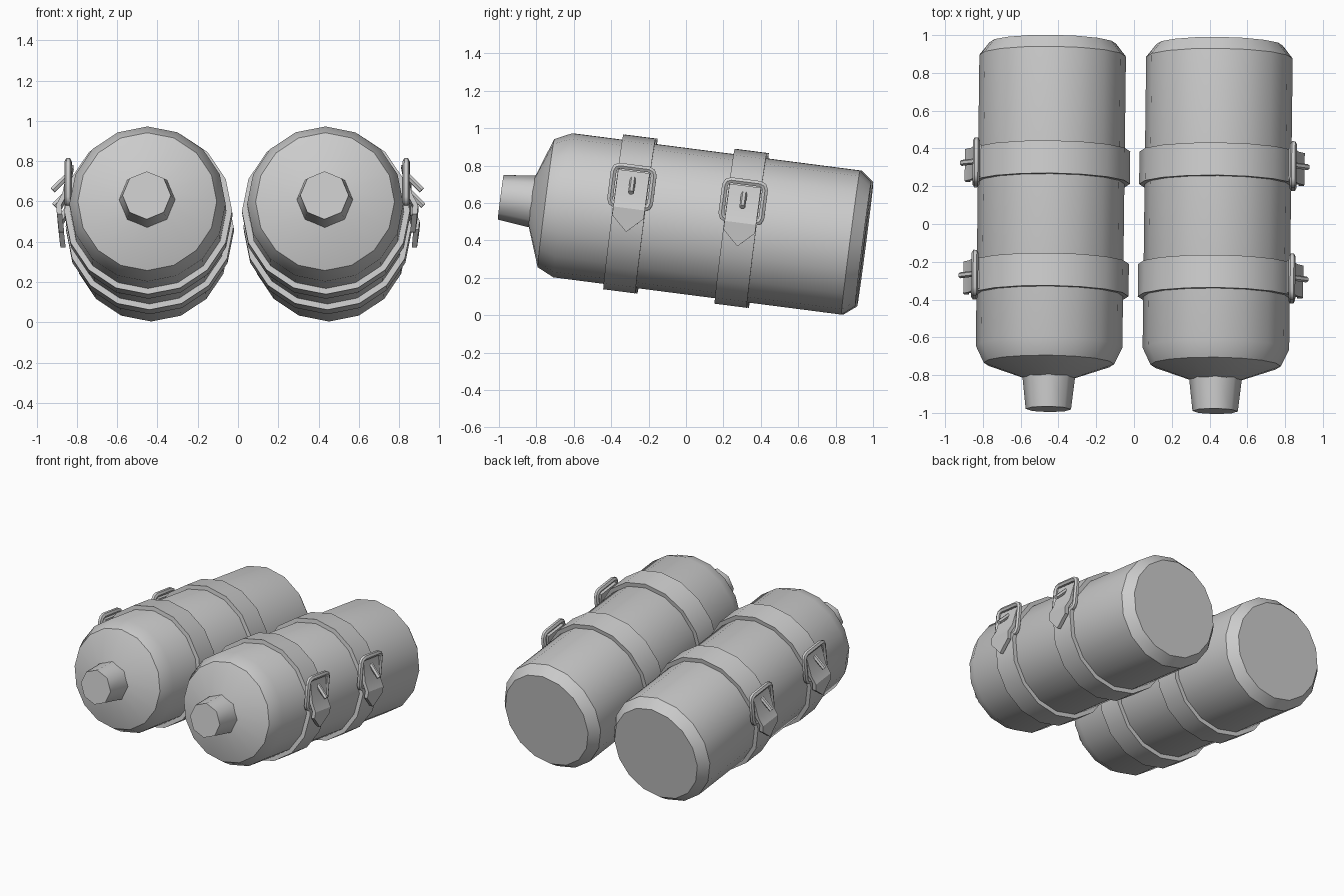
import bpy, bmesh, math
from mathutils import Matrix, Vector

cube = bpy.data.objects.get("Cube")
if cube:
    bpy.data.objects.remove(cube, do_unlink=True)

grey = bpy.data.materials.new("light_grey")
grey.use_nodes = True
colour = (0.6, 0.6, 0.6, 1)
grey.diffuse_color = colour
grey.node_tree.nodes["Principled BSDF"].inputs["Base Color"].default_value = colour

TILT = Matrix.Rotation(math.radians(-7.37), 4, 'X')
YAW = Matrix.Rotation(math.radians(-0.7), 4, 'Z')


def finish(obj, side, angle=30):
    """Place a part in its tank's tilted frame and shade it."""
    obj.matrix_world = YAW @ Matrix.Translation((side * 0.4415, 0, 0.503)) @ TILT
    obj.data.materials.append(grey)
    bpy.ops.object.select_all(action='DESELECT')
    obj.select_set(True)
    bpy.context.view_layer.objects.active = obj
    if obj.type == 'CURVE':
        bpy.ops.object.convert(target='MESH')
    bpy.ops.object.shade_smooth_by_angle(angle=math.radians(angle))


def mesh_part(name, bm, side, angle=30):
    bmesh.ops.recalc_face_normals(bm, faces=bm.faces)
    me = bpy.data.meshes.new(name)
    bm.to_mesh(me)
    bm.free()
    obj = bpy.data.objects.new(name, me)
    bpy.context.collection.objects.link(obj)
    finish(obj, side, angle)


def lathe(name, profile, sides, side, angle=30):
    """Solid of revolution about the tank axis; profile is (position, radius)."""
    bm = bmesh.new()
    rings = []
    for s, r in profile:
        rings.append([bm.verts.new((r * math.sin(k * math.tau / sides), s,
                                    r * math.cos(k * math.tau / sides)))
                      for k in range(sides)])
    for a, b in zip(rings, rings[1:]):
        for k in range(sides):
            j = (k + 1) % sides
            bm.faces.new((a[k], a[j], b[j], b[k]))
    bm.faces.new(rings[0])
    bm.faces.new(rings[-1])
    mesh_part(name, bm, side, angle)


def flap(name, s0, side):
    """Pointed strap end: rows of (outward offset, height, half width)."""
    rows = [(0.372, 0.23, 0.085), (0.40, 0.09, 0.085),
            (0.432, 0.03, 0.085), (0.427, -0.016, 0.085), (0.418, -0.095, 0.002)]
    thick = 0.026
    bm = bmesh.new()
    loops = []
    for x, z, w in rows:
        loops.append([bm.verts.new((side * (x + dx), s0 + dy, z))
                      for dx, dy in ((0, -w), (0, w), (thick, w), (thick, -w))])
    for a, b in zip(loops, loops[1:]):
        for k in range(4):
            j = (k + 1) % 4
            bm.faces.new((a[k], a[j], b[j], b[k]))
    bm.faces.new(loops[0])
    bm.faces.new(loops[-1])
    mesh_part(name, bm, side, 20)


def tube(name, points, radius, cyclic, side):
    cu = bpy.data.curves.new(name, 'CURVE')
    cu.dimensions = '3D'
    cu.bevel_depth = radius
    cu.bevel_resolution = 1
    cu.use_fill_caps = True
    sp = cu.splines.new('POLY')
    sp.points.add(len(points) - 1)
    for p, co in zip(sp.points, points):
        p.co = (side * co[0], co[1], co[2], 1)
    sp.use_cyclic_u = cyclic
    obj = bpy.data.objects.new(name, cu)
    bpy.context.collection.objects.link(obj)
    finish(obj, side, 50)


def rounded_frame(s0, z0, hw, hh, rad, x):
    """Rounded rectangle in the plane facing outwards."""
    pts = []
    for q, (sy, sz) in enumerate(((1, 1), (-1, 1), (-1, -1), (1, -1))):
        for step in range(3):
            a = math.radians(90 * q + 45 * step)
            pts.append((x, s0 + sy * (hw - rad) + rad * math.cos(a),
                        z0 + sz * (hh - rad) + rad * math.sin(a)))
    return pts


BODY = [(-0.827, 0.13), (-0.75, 0.345), (-0.66, 0.388), (0.893, 0.388), (0.961, 0.335)]
NOZZLE = [(-0.80, 0.142), (-0.994, 0.12)]

for side, label in ((1, "left"), (-1, "right")):
    # Tank with bevelled ends and its outlet
    lathe(f"{label}_tank", BODY, 16, side, 28)
    lathe(f"{label}_nozzle", NOZZLE, 8, side, 50)
    for s0, where in ((-0.3, "front"), (0.3, "back")):
        name = f"{label}_{where}"
        # Strap band around the tank
        lathe(f"{name}_strap", [(s0 - 0.087, 0.417), (s0 + 0.087, 0.417)], 16, side)
        # Strap end, buckle frame and prong on the outer side
        flap(f"{name}_strap_end", s0, side)
        tube(f"{name}_buckle", rounded_frame(s0, 0.145, 0.108, 0.105, 0.03, 0.398),
             0.018, True, side)
        tube(f"{name}_prong", [(0.40, s0, 0.19), (0.475, s0, 0.115)], 0.016, False, side)
